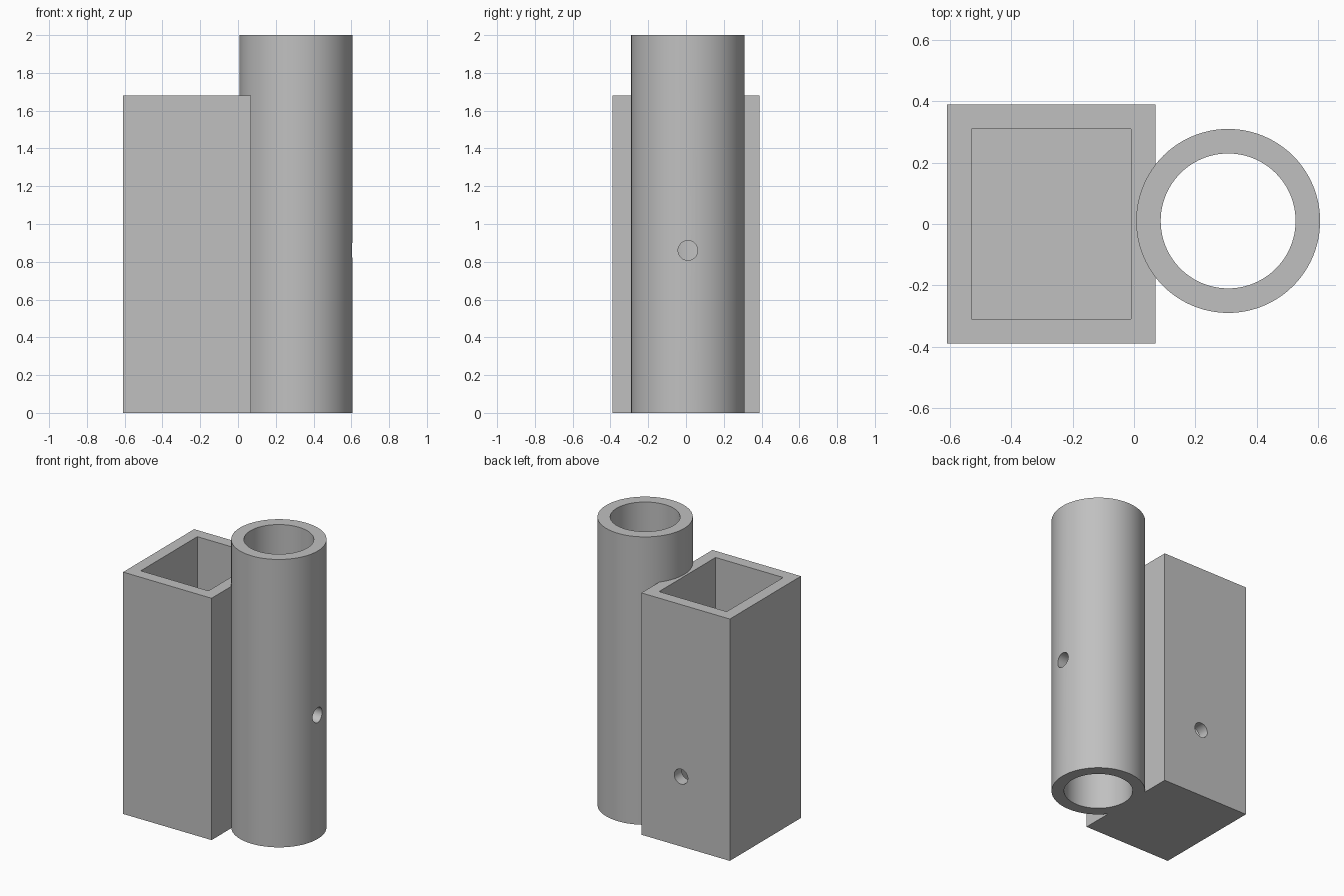
import bpy
import math

WALL = 0.08
TUBE_X, TUBE_Y, TUBE_R, TUBE_H = 0.307, 0.01, 0.30, 2.0
BOX_LOW, BOX_HIGH = (-0.61, -0.39, 0.0), (0.07, 0.39, 1.68)
HOLE_R = 0.052

cube = bpy.data.objects.get("Cube")
if cube:
    bpy.data.objects.remove(cube, do_unlink=True)

grey = bpy.data.materials.new("plain grey")
grey.use_nodes = True
colour = (0.53, 0.53, 0.53, 1)
grey.diffuse_color = colour
grey.node_tree.nodes["Principled BSDF"].inputs["Base Color"].default_value = colour


def finish(name):
    obj = bpy.context.object
    obj.name = name
    obj.data.materials.append(grey)
    return obj


def block(name, low, high):
    bpy.ops.mesh.primitive_cube_add(size=1, location=[(a + b) / 2 for a, b in zip(low, high)])
    bpy.context.object.scale = [b - a for a, b in zip(low, high)]
    bpy.ops.object.transform_apply(location=True, rotation=True, scale=True)
    return finish(name)


def cylinder(name, radius, length, centre, rotation=(0, 0, 0), sides=96):
    bpy.ops.mesh.primitive_cylinder_add(vertices=sides, radius=radius, depth=length,
                                        location=centre, rotation=rotation)
    bpy.ops.object.transform_apply(location=True, rotation=True, scale=True)
    return finish(name)


def combine(target, tool, operation):
    """Apply a boolean to the target and discard the tool."""
    bpy.context.view_layer.objects.active = target
    mod = target.modifiers.new(operation.title(), "BOOLEAN")
    mod.operation, mod.solver, mod.object = operation, "EXACT", tool
    bpy.ops.object.modifier_apply(modifier=mod.name)
    bpy.data.objects.remove(tool, do_unlink=True)


# Rectangular holder joined to the round post
holder = block("box_and_tube_holder", BOX_LOW, BOX_HIGH)
post = cylinder("round_post", TUBE_R, TUBE_H, (TUBE_X, TUBE_Y, TUBE_H / 2))
combine(holder, post, "UNION")

# Box pocket, closed at the bottom
pocket = block("box_pocket", [v + WALL for v in BOX_LOW],
               (BOX_HIGH[0] - WALL, BOX_HIGH[1] - WALL, BOX_HIGH[2] + 0.2))
combine(holder, pocket, "DIFFERENCE")

# Tube bore, open at both ends
bore = cylinder("tube_bore", TUBE_R - WALL, TUBE_H + 1, (TUBE_X, TUBE_Y, TUBE_H / 2))
combine(holder, bore, "DIFFERENCE")

# Screw holes through the outer tube wall and the back box wall
tube_hole = cylinder("tube_screw_hole", HOLE_R, 0.3, (TUBE_X + TUBE_R, TUBE_Y, 0.86),
                     (0, math.pi / 2, 0), 48)
combine(holder, tube_hole, "DIFFERENCE")
box_hole = cylinder("box_screw_hole", HOLE_R, 0.3, (-0.235, BOX_HIGH[1], 0.485),
                    (math.pi / 2, 0, 0), 48)
combine(holder, box_hole, "DIFFERENCE")

# Smooth curved walls, crisp edges
bpy.ops.object.select_all(action="DESELECT")
holder.select_set(True)
bpy.context.view_layer.objects.active = holder
bpy.ops.object.shade_smooth_by_angle(angle=math.radians(30))
